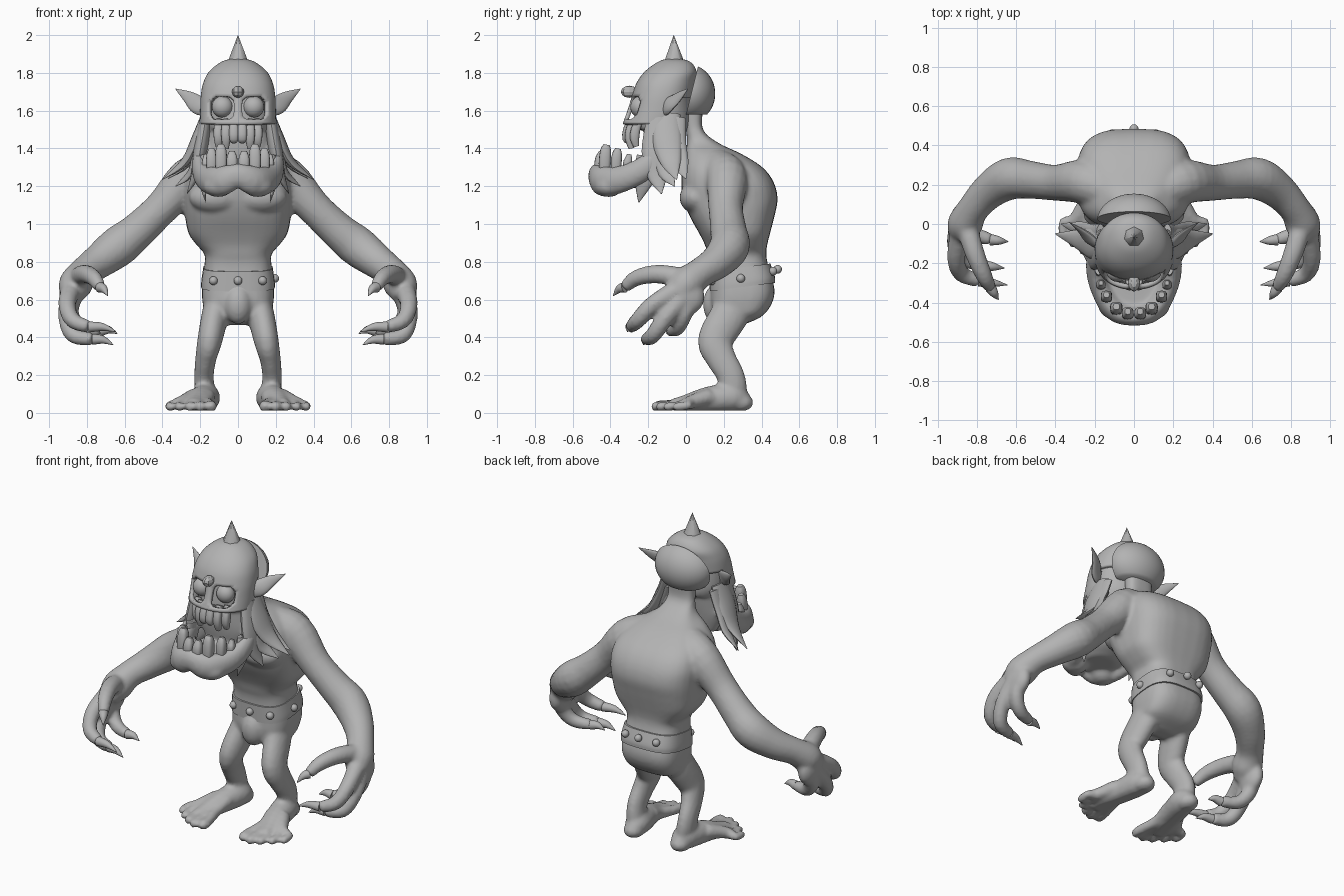
import bpy, bmesh, math
from mathutils import Vector, Matrix

SKIN = bpy.data.materials.new("plain grey")
SKIN.diffuse_color = (0.45, 0.45, 0.45, 1)


def spline(rows, steps=4):
    """Smooth Catmull-Rom resampling of rows of four numbers."""
    p = [Vector(r) for r in rows]
    p = [p[0] * 2 - p[1]] + p + [p[-1] * 2 - p[-2]]
    out = []
    for i in range(1, len(p) - 2):
        a, b, c, d = p[i - 1:i + 3]
        for k in range(steps):
            t = k / steps
            out.append(0.5 * (2 * b + (c - a) * t + (2 * a - 5 * b + 4 * c - d) * t * t
                              + (3 * b - a - 3 * c + d) * t ** 3))
    return out + [p[-2]]


def loft(bm, rings, n=16):
    """Skin a list of (centre, side vector, up vector, roundness) rings."""
    loops = []
    for c, u, v, p in rings:
        loop = []
        for i in range(n):
            a = 2 * math.pi * i / n
            ca, sa = math.cos(a), math.sin(a)
            loop.append(bm.verts.new(c + u * math.copysign(abs(ca) ** (2 / p), ca)
                                     + v * math.copysign(abs(sa) ** (2 / p), sa)))
        loops.append(loop)
    for a, b in zip(loops, loops[1:]):
        for i in range(n):
            bm.faces.new((a[i], a[(i + 1) % n], b[(i + 1) % n], b[i]))
    bm.faces.new(loops[0])
    bm.faces.new(loops[-1])


def stack(bm, rows, p=2.0, steps=4, n=32):
    """Level rings: height, front y, back y, half width."""
    loft(bm, [(Vector((0, (r[1] + r[2]) / 2, r[0])), Vector((max(r[3], .004), 0, 0)),
               Vector((0, max((r[2] - r[1]) / 2, .004), 0)), p) for r in spline(rows, steps)], n)


def tube(bm, pts, s=1, flat=1.0, ref=(1, 0, 0), p=2.0, steps=4):
    """Limb along x, y, z, radius points; s = -1 mirrors, flat squashes one axis."""
    rows = spline([(q[0] * s, *q[1:]) for q in pts], steps)
    c, rings = [r.to_3d() for r in rows], []
    for i, r in enumerate(rows):
        t = (c[min(i + 1, len(c) - 1)] - c[max(i - 1, 0)]).normalized()
        u = t.cross(Vector(ref)).normalized()
        rad = max(r[3], .002)
        rings.append((c[i], u * rad, t.cross(u) * rad * flat, p))
    loft(bm, rings)


def ball(bm, c, size, s=1, seg=20):
    m = Matrix.Translation((c[0] * s, c[1], c[2])) @ Matrix.Diagonal((*size, 1))
    bmesh.ops.create_uvsphere(bm, u_segments=seg, v_segments=max(seg * 2 // 3, 6), radius=1, matrix=m)


def finish(name, bm, voxel=0, angle=50):
    bmesh.ops.recalc_face_normals(bm, faces=bm.faces)
    me = bpy.data.meshes.new(name)
    bm.to_mesh(me)
    bm.free()
    me.materials.append(SKIN)
    ob = bpy.data.objects.new(name, me)
    bpy.context.collection.objects.link(ob)
    if voxel:
        m = ob.modifiers.new("fuse", 'REMESH')
        m.mode, m.voxel_size, m.use_smooth_shade = 'VOXEL', voxel, True
        m = ob.modifiers.new("soften", 'SMOOTH')
        m.factor, m.iterations = .5, 5
    else:
        bpy.ops.object.select_all(action='DESELECT')
        ob.select_set(True)
        bpy.context.view_layer.objects.active = ob
        bpy.ops.object.shade_smooth_by_angle(angle=math.radians(angle))
    return ob


# Body: torso, neck, limbs, fingers and toes fused together
fingers = [[(.85, -.02, .715, .055), (.81, -.15, .735, .05), (.765, -.26, .715, .043), (.73, -.325, .665, .032)],
           [(.885, -.05, .65, .055), (.905, -.18, .57, .046), (.875, -.255, .49, .042), (.79, -.29, .455, .034)],
           [(.89, -.01, .62, .055), (.905, -.11, .5, .046), (.87, -.175, .41, .042), (.77, -.21, .39, .034)],
           [(.885, .03, .62, .05), (.885, -.01, .52, .044), (.83, -.045, .45, .04), (.73, -.08, .435, .032)]]
claw_tips = [(.69, -.385, .62), (.645, -.31, .43), (.66, -.225, .36), (.64, -.09, .42)]
toes = [(.145, -.15, .03), (.2, -.16, .026), (.255, -.135, .024), (.31, -.095, .023), (.36, -.045, .023)]

bm = bmesh.new()
stack(bm, [(.465, .22, .3, .07), (.51, .15, .4, .165), (.58, .13, .455, .187), (.66, .13, .468, .19),
           (.78, .13, .435, .178), (.84, .115, .425, .178), (.89, .1, .43, .22), (.95, .07, .445, .262),
           (1.04, .02, .468, .28), (1.13, -.015, .485, .288), (1.22, -.025, .465, .29), (1.3, -.02, .405, .265),
           (1.37, -.005, .295, .2), (1.43, .005, .17, .115), (1.5, 0, .09, .088), (1.62, -.02, .09, .088)], 3)
ball(bm, (0, .16, .575), (.075, .07, .105))
for s in (1, -1):
    ball(bm, (.12, .055, 1.14), (.14, .09, .085), s)
    tube(bm, [(.14, .17, 1.3, .1), (.26, .215, 1.24, .112), (.4, .21, 1.09, .092), (.53, .225, .965, .097),
              (.635, .23, .88, .108), (.74, .165, .8, .092), (.82, .075, .74, .08),
              (.86, 0, .68, .09), (.885, -.05, .62, .065)], s, ref=(0, 0, 1))
    ball(bm, (.885, 0, .615), (.055, .1, .1), s)
    for f in fingers:
        tube(bm, f, s, ref=(0, 0, 1))
    tube(bm, [(.1, .28, .6, .105), (.125, .22, .5, .102), (.15, .155, .38, .094), (.17, .185, .29, .08),
              (.18, .235, .2, .074), (.175, .25, .12, .075), (.165, .26, .04, .06)], s, .7)
    tube(bm, [(.16, .32, .055, .045), (.168, .25, .08, .075), (.195, .12, .07, .07),
              (.225, 0, .045, .052), (.24, -.07, .035, .04)], s)
    ball(bm, (.165, .285, .055), (.062, .072, .05), s)
    for i, (x, y, r) in enumerate(toes):
        tube(bm, [(.165 + i * .017, .12, .085, .045), (.17 + i * .033, .02, .055, .035), (x, y + .055, .04, r),
                  (x, y, .032, r * 1.1), (x, y - .025, .027, r * .6)], s, ref=(0, 0, 1))
# flatten the soles
for v in bm.verts:
    v.co.z = max(v.co.z, .012)
finish("body", bm, .0125)

# Claws
bm = bmesh.new()
for s in (1, -1):
    for f, tip in zip(fingers, claw_tips):
        a, b = Vector(f[-1][:3]), Vector(tip)
        mid = a.lerp(b, .5) + Vector((0, 0, .012))
        tube(bm, [(*a, .029), (*mid, .021), (*b, .002)], s, ref=(0, 0, 1))
finish("claws", bm)

# Head: skull, muzzle and lower jaw fused
bm = bmesh.new()
stack(bm, [(1.5, -.27, .02, .16), (1.56, -.27, .03, .178), (1.68, -.255, .02, .175), (1.75, -.23, .02, .16),
           (1.81, -.18, .02, .125), (1.86, -.1, -.03, .03)])
stack(bm, [(1.25, -.19, -.06, .13), (1.35, -.21, -.04, .17), (1.45, -.22, -.02, .17), (1.58, -.22, 0, .17)])
stack(bm, [(1.19, -.42, -.22, .1), (1.23, -.46, -.12, .15), (1.26, -.45, -.1, .15)])
jaw = [(.18, -.1, 1.42, .035), (.2, -.2, 1.31, .045), (.175, -.32, 1.245, .05), (.1, -.435, 1.225, .058)]
tube(bm, jaw + [(0, -.47, 1.255, .048)] + [(-x, y, z, r) for x, y, z, r in reversed(jaw)],
     ref=(0, 0, 1), flat=1.4)
for s in (1, -1):
    ball(bm, (.105, -.41, 1.2), (.08, .075, .058), s)
finish("head", bm, .0125)

# Side whiskers: curved flat locks
bm = bmesh.new()
locks = [[(.165, -.1, 1.58, .07), (.215, -.1, 1.45, .08), (.28, -.08, 1.33, .055), (.4, -.05, 1.235, .003)],
         [(.17, -.06, 1.56, .06), (.215, -.06, 1.43, .06), (.27, -.03, 1.32, .045), (.37, 0, 1.24, .003)],
         [(.17, -.1, 1.5, .07), (.215, -.11, 1.37, .07), (.25, -.1, 1.27, .045), (.33, -.06, 1.2, .003)],
         [(.17, -.13, 1.56, .08), (.2, -.14, 1.38, .095), (.225, -.15, 1.26, .06), (.27, -.13, 1.16, .003)],
         [(.18, -.2, 1.36, .06), (.185, -.21, 1.28, .065), (.185, -.23, 1.2, .04), (.17, -.25, 1.115, .003)]]
for s in (1, -1):
    for k in locks:
        tube(bm, k, s, .4)
finish("whiskers", bm)

# Ears
bm = bmesh.new()
for s in (1, -1):
    tube(bm, [(.16, -.12, 1.61, .04), (.21, -.09, 1.63, .05), (.26, -.04, 1.67, .034),
              (.33, .01, 1.715, .002)], s, .4, ref=(0, 1, 0))
finish("ears", bm)

# Eyes
bm = bmesh.new()
for s in (1, -1):
    ball(bm, (.083, -.245, 1.62), (.056, .05, .056), s)
finish("eyes", bm)

# Teeth: upper row and lower row on a curve
bm = bmesh.new()
for x, z in ((.022, 1.44), (.064, 1.4), (.104, 1.41)):
    for s in (1, -1):
        y = -.31 + 4 * x * x
        tube(bm, [(x, y + .02, 1.55, .02), (x, y, 1.5, .025), (x, y - .005, 1.45, .024),
                  (x, y + .005, z, .015)], s, 1, p=3, steps=2)
for x, y, z, r in ((.032, -.455, 1.385, .03), (.09, -.43, 1.42, .032), (.14, -.37, 1.4, .029),
                   (.168, -.31, 1.37, .023)):
    for s in (1, -1):
        tube(bm, [(x, y, 1.26, r * .8), (x, y, 1.32, r), (x, y + .005, z - .03, r * .9),
                  (x, y + .01, z, r * .5)], s, 1, p=3, steps=2)
finish("teeth", bm)

# Helmet shell with round eye holes and an open lower back
def eye_dist(c):
    dx, dz = (abs(c.x) - .088) / .066, (c.z - 1.615) / .062
    return (dx ** 4 + dz ** 4) ** .25 if c.y < -.12 else 9


bm = bmesh.new()
stack(bm, [(1.53, -.335, .02, .2), (1.6, -.31, .03, .2), (1.68, -.285, .035, .197), (1.75, -.26, .045, .183),
           (1.81, -.215, .055, .15), (1.86, -.145, .02, .085), (1.88, -.08, -.06, .01)], 2.2, 6, 72)
gone = []
for f in bm.faces:
    c = f.calc_center_median()
    if eye_dist(c) < 1 or len(f.verts) > 4 and c.z < 1.6 or c.y > -.09 and c.z < 1.67:
        gone.append(f)
bmesh.ops.delete(bm, geom=gone, context='FACES')
# pull the ragged hole rims onto a clean outline
for v in bm.verts:
    d = eye_dist(v.co)
    if v.is_boundary and d < 1.35 and v.co.z > 1.54:
        v.co.x = math.copysign(.088 + (abs(v.co.x) - .088) / d, v.co.x)
        v.co.z = 1.615 + (v.co.z - 1.615) / d
m = finish("helmet", bm).modifiers.new("thickness", 'SOLIDIFY')
m.thickness, m.offset = .022, -1

# Neck guard behind the helmet
bm = bmesh.new()
ball(bm, (0, .01, 1.69), (.19, .145, .155), seg=32)
for co, no in (((0, .03, 1.7), (0, -1, .25)), ((0, 0, 1.58), (0, 0, -1))):
    cut = bmesh.ops.bisect_plane(bm, geom=bm.verts[:] + bm.edges[:] + bm.faces[:],
                                 plane_co=co, plane_no=no, clear_outer=True)
    bmesh.ops.contextual_create(bm, geom=[e for e in cut['geom_cut'] if isinstance(e, bmesh.types.BMEdge)])
finish("neck_guard", bm)

# Helmet spike and brow stud
bm = bmesh.new()
bmesh.ops.create_cone(bm, cap_ends=True, segments=7, radius1=.055, radius2=.001, depth=.14,
                      matrix=Matrix.Translation((0, -.065, 1.93)))
finish("helmet_spike", bm)
bm = bmesh.new()
ball(bm, (0, -.3, 1.7), (.032, .045, .032), seg=8)
finish("brow_stud", bm, angle=20)

# Belt, tilted up toward the back, with studs
bm = bmesh.new()
stack(bm, [(.665, .125, .472, .195), (.7, .124, .47, .194), (.77, .122, .447, .184)], 3)
for v in bm.verts:
    v.co.z += (v.co.y - .29) * .13
finish("belt", bm, angle=30)
bm = bmesh.new()
for c in ((0, .12, .7), (.13, .14, .7), (-.13, .14, .7), (.195, .29, .712),
          (0, .485, .76), (.11, .46, .75), (-.11, .46, .75)):
    ball(bm, c, (.023, .023, .023), seg=14)
finish("belt_studs", bm)
